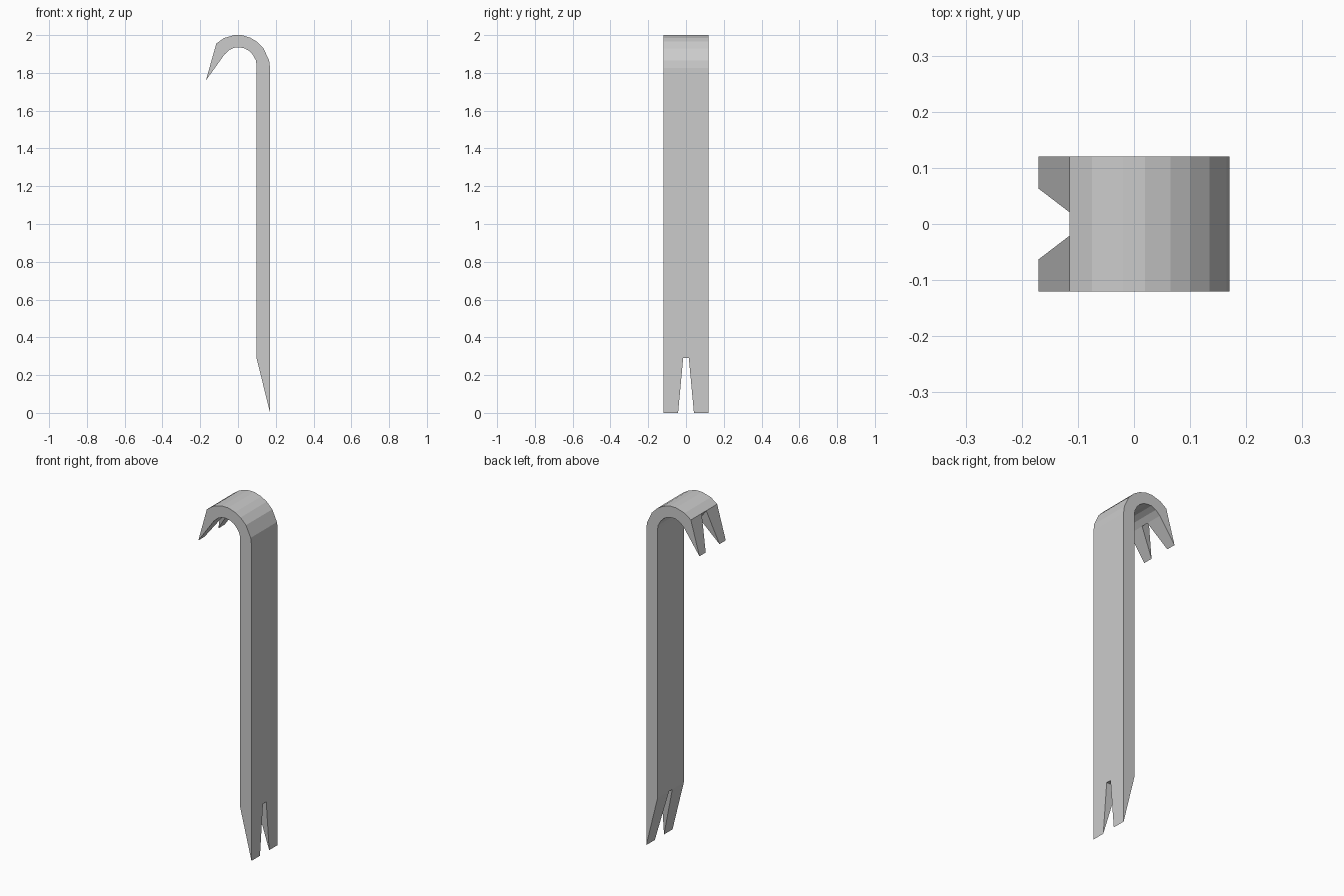
import bpy
import bmesh

if "Cube" in bpy.data.objects:
    bpy.data.objects.remove(bpy.data.objects["Cube"])

HALF_WIDTH = 0.12

# Stations along the bar: outer x, outer z, inner x, inner z
foot_tip = (0.17, 0.0, 0.17, 0.0)
hook_tip = (-0.17, 1.76, -0.17, 1.76)
body = [
    (0.17, 0.29, 0.098, 0.29),
    (0.17, 1.825, 0.098, 1.845),
    (0.165, 1.865, 0.094, 1.868),
    (0.135, 1.93, 0.078, 1.896),
    (0.10, 1.965, 0.058, 1.917),
    (0.065, 1.986, 0.035, 1.93),
    (0.02, 2.0, 0.01, 1.935),
    (-0.02, 2.0, -0.015, 1.935),
    (-0.075, 1.984, -0.045, 1.922),
    (-0.115, 1.955, -0.072, 1.897),
]
stations = [foot_tip] + body + [hook_tip]
# Half-width of the nail slot at each station
slots = [0.042] + [0.015] * 2 + [0.021] * (len(body) - 2) + [0.063]

bm = bmesh.new()
rings = []
for (ox, oz, ix, iz), h in zip(stations, slots):
    ys = (-HALF_WIDTH, -h, h, HALF_WIDTH)
    rings.append(([bm.verts.new((ox, y, oz)) for y in ys],
                  [bm.verts.new((ix, y, iz)) for y in ys]))

# Skin the bar, leaving the middle strip open between the prongs
last = len(rings) - 2
for i in range(len(rings) - 1):
    (o0, n0), (o1, n1) = rings[i], rings[i + 1]
    forked = i in (0, last)
    for c in range(3):
        if forked and c == 1:
            continue
        bm.faces.new((o0[c], o0[c + 1], o1[c + 1], o1[c]))
        bm.faces.new((n0[c], n1[c], n1[c + 1], n0[c + 1]))
    for c in (range(4) if forked else (0, 3)):
        bm.faces.new((o0[c], o1[c], n1[c], n0[c]))

# End walls of the two slots
for o, n in (rings[1], rings[-2]):
    bm.faces.new((o[1], o[2], n[2], n[1]))

# Close the prong tips to sharp edges
bmesh.ops.remove_doubles(bm, verts=bm.verts[:], dist=1e-5)
bmesh.ops.recalc_face_normals(bm, faces=bm.faces[:])

mesh = bpy.data.meshes.new("pry_bar")
bm.to_mesh(mesh)
bm.free()
bpy.context.collection.objects.link(bpy.data.objects.new("pry_bar", mesh))
